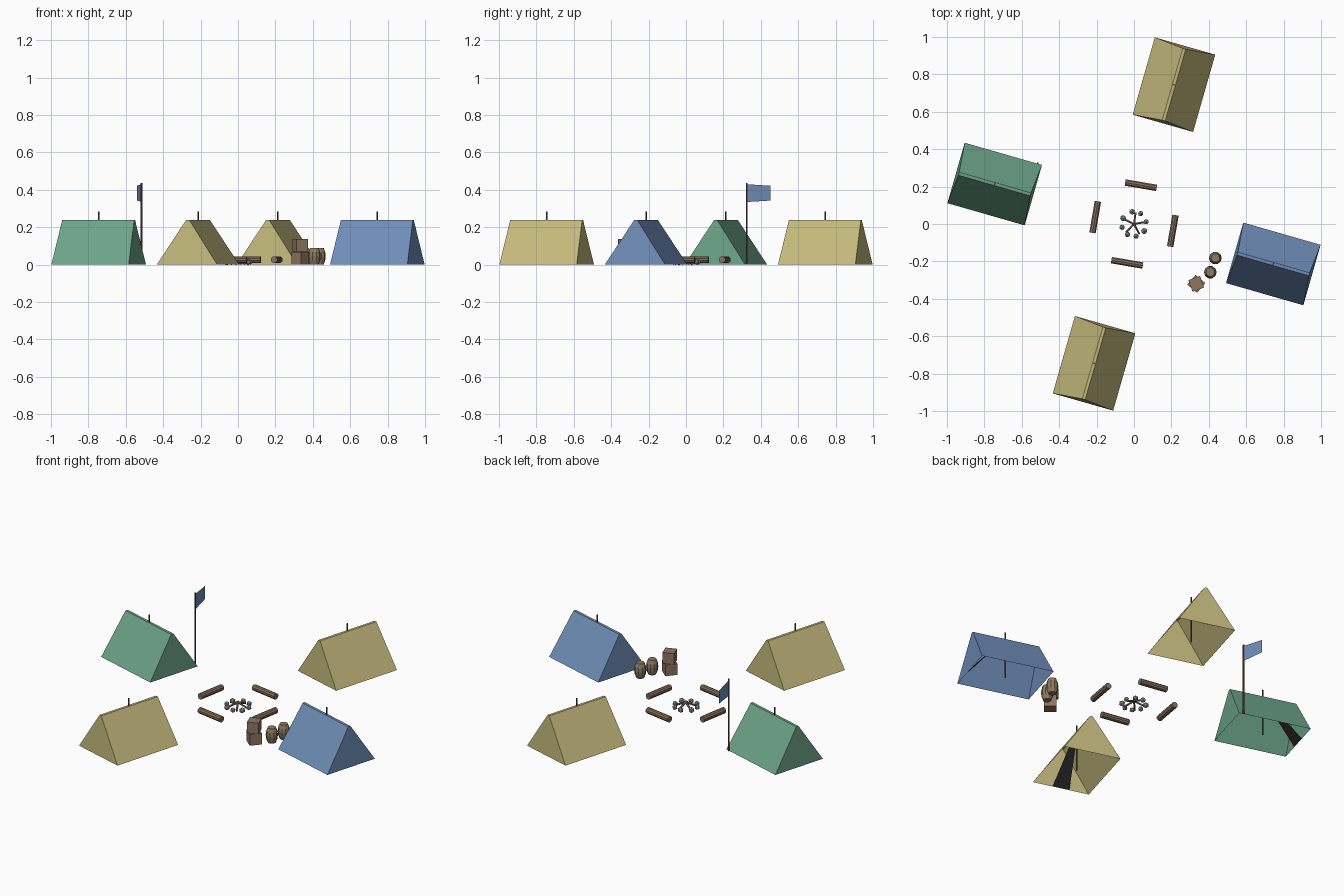
import bpy, bmesh, random
from math import radians, sin, cos, pi
from mathutils import Vector, Matrix

random.seed(4)
if "Cube" in bpy.data.objects:
    bpy.data.objects.remove(bpy.data.objects["Cube"])


def material(name, rgb):
    m = bpy.data.materials.new(name)
    m.use_nodes = True
    m.diffuse_color = (*rgb, 1)
    m.node_tree.nodes["Principled BSDF"].inputs["Base Color"].default_value = (*rgb, 1)
    return m


YELLOW = material("yellow canvas", (.54, .48, .20))
GREEN = material("green canvas", (.15, .37, .25))
BLUE = material("blue canvas", (.16, .27, .48))
WOOD = material("log wood", (.25, .165, .11))
CRATE = material("crate wood", (.27, .18, .12))
BARREL = material("barrel wood", (.27, .20, .125))
POLE = material("dark pole", (.11, .07, .045))
STONE = material("grey stone", (.34, .34, .34))
DARK = material("dark opening", (.02, .02, .02))


def finish(name, bm, mat, matrix=Matrix()):
    bm.transform(matrix)
    me = bpy.data.meshes.new(name)
    bm.to_mesh(me)
    bm.free()
    me.materials.append(mat)
    ob = bpy.data.objects.new(name, me)
    bpy.context.collection.objects.link(ob)
    return ob


def place(x, y, z=0, turn=0):
    return Matrix.Translation((x, y, z)) @ Matrix.Rotation(radians(turn), 4, 'Z')


def rod(name, a, b, r, mat, sides=8):
    """Cylinder between two points."""
    a, b = Vector(a), Vector(b)
    bm = bmesh.new()
    bmesh.ops.create_cone(bm, cap_ends=True, segments=sides, radius1=r, radius2=r,
                          depth=(b - a).length)
    turn = (b - a).to_track_quat('Z', 'Y').to_matrix().to_4x4()
    return finish(name, bm, mat, Matrix.Translation((a + b) / 2) @ turn)


def sheet(name, points, mat, matrix=Matrix()):
    bm = bmesh.new()
    bm.faces.new([bm.verts.new(p) for p in points])
    return finish(name, bm, mat, matrix)


# Tents: open-bottomed shells with a narrow flat ridge, local +x pointing outward
def tent(name, angle, mat):
    a = radians(angle)
    m = place(.775 * cos(a), .775 * sin(a), 0, angle)
    half, width, height, ridge, ridge_w = .215, .168, .24, .2, .008
    bm = bmesh.new()
    ends = []
    for s in (-1, 1):
        ends.append([bm.verts.new(p) for p in (
            (s * half, -width, 0), (s * ridge, -ridge_w, height),
            (s * ridge, ridge_w, height), (s * half, width, 0))])
    inner, outer = ends
    bm.faces.new(inner)
    bm.faces.new(outer)
    for i in range(3):
        bm.faces.new((inner[i], inner[i + 1], outer[i + 1], outer[i]))
    bmesh.ops.recalc_face_normals(bm, faces=bm.faces)
    if sum(f.normal.z for f in bm.faces) < 0:
        bmesh.ops.reverse_faces(bm, faces=bm.faces)
    finish(name, bm, mat, m)
    # Dark door cloth leaning inward from the outer end
    sheet(name + "_door", [(.212, -.05, .001), (.212, .05, .001),
                           (.042, .015, .2), (.042, -.015, .2)], DARK, m)
    c = m.translation
    rod(name + "_pole", (c.x, c.y, 0), (c.x, c.y, .285), .004, POLE)


for name, angle, mat in (("blue_tent", -16, BLUE), ("back_tent", 74, YELLOW),
                         ("green_tent", 164, GREEN), ("front_tent", 254, YELLOW)):
    tent(name, angle, mat)

# Flag on its pole
fx, fy = -.515, .325
rod("flag_pole", (fx, fy, 0), (fx, fy, .437), .005, POLE)
sheet("flag", [(fx, fy, .335), (fx - .025, fy + .128, .343),
               (fx - .025, fy + .128, .422), (fx, fy, .43)], BLUE)

# Log seats around the fire
for i in range(4):
    turn = Matrix.Rotation(i * pi / 2, 4, 'Z')
    ends = [turn @ Vector(p) for p in ((-.047, .222, .027), (.121, .193, .027))]
    rod("log_seat", *ends, .018, WOOD, 10)

# Fire ring stones and firewood
for i in range(8):
    a = radians(13 + 45 * i + random.uniform(-5, 5))
    bm = bmesh.new()
    bmesh.ops.create_icosphere(bm, subdivisions=1, radius=random.uniform(.015, .018))
    finish("fire_stone", bm, STONE, place(.066 * cos(a), .066 * sin(a), .014, 40 * i))
for i in range(5):
    a = radians(10 + 72 * i)
    rod("firewood", (.06 * cos(a), .06 * sin(a), .008),
        (-.008 * cos(a), -.008 * sin(a), .036), .006, WOOD, 6)

# Two stacked crates
for z, turn, size in ((.034, 50, .068), (.103, 20, .066)):
    bm = bmesh.new()
    bmesh.ops.create_cube(bm, size=size)
    finish("crate", bm, CRATE, place(.333, -.32, z, turn))

# Barrels: bulged profile swept round in rings
profile = [(.023, 0), (.031, .022), (.034, .045), (.031, .068), (.023, .09)]
for x, y in ((.408, -.258), (.435, -.182)):
    bm = bmesh.new()
    n = 10
    rings = [[bm.verts.new((r * cos(2 * pi * k / n), r * sin(2 * pi * k / n), z))
              for k in range(n)] for r, z in profile]
    for lo, hi in zip(rings, rings[1:]):
        for k in range(n):
            j = (k + 1) % n
            bm.faces.new((lo[k], lo[j], hi[j], hi[k]))
    bm.faces.new(rings[-1])
    bm.faces.new(rings[0][::-1])
    finish("barrel", bm, BARREL, place(x, y))
